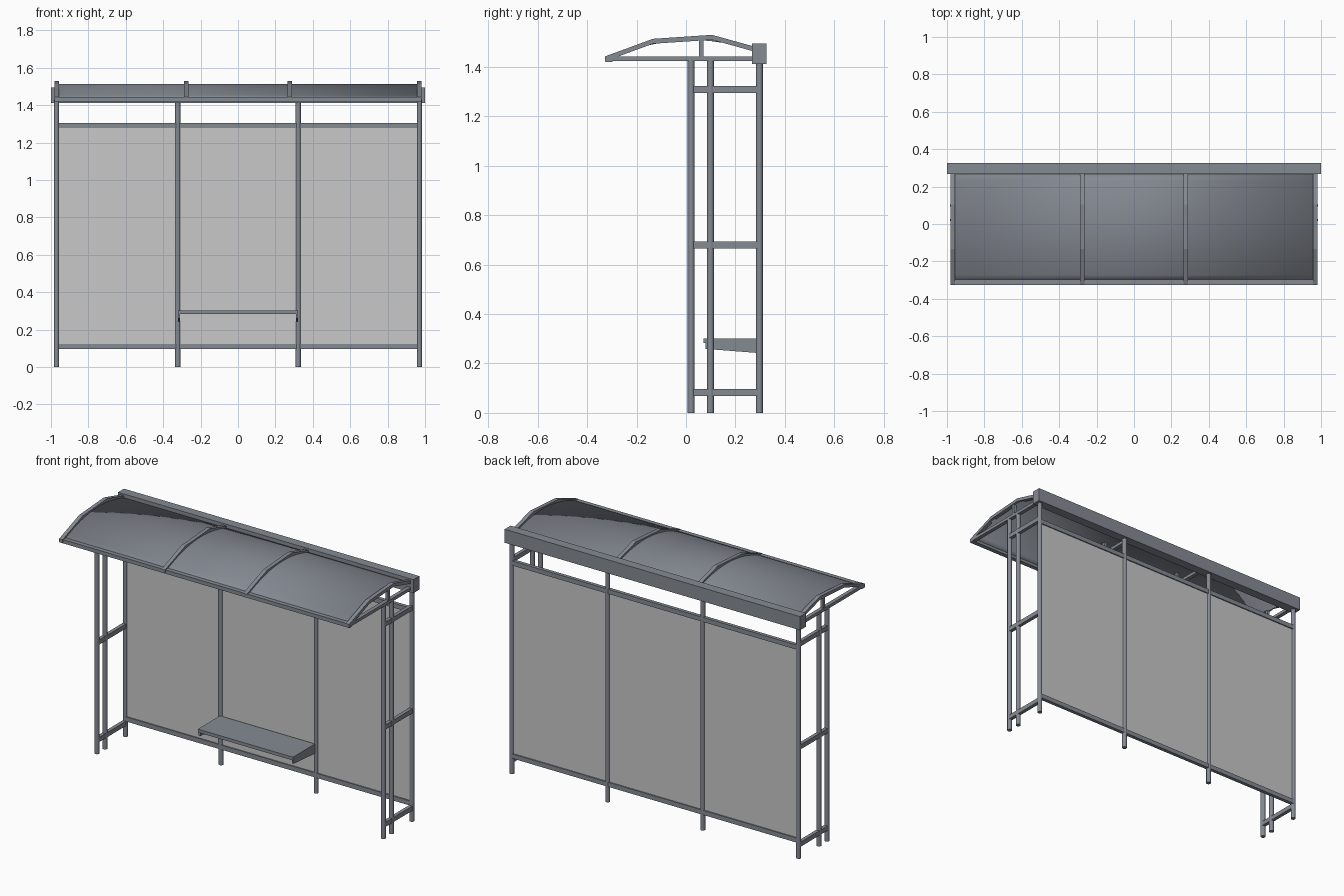
import bpy, bmesh
from mathutils import Vector

cube = bpy.data.objects.get("Cube")
if cube:
    bpy.data.objects.remove(cube, do_unlink=True)


def material(name, rgb):
    m = bpy.data.materials.new(name)
    m.use_nodes = True
    col = (*rgb, 1)
    m.diffuse_color = col
    m.node_tree.nodes["Principled BSDF"].inputs["Base Color"].default_value = col
    return m


METAL = material("blue grey metal", (0.235, 0.255, 0.29))
PANEL = material("light grey panel", (0.58, 0.58, 0.58))


def finish(name, bm, mat, smooth=False):
    bmesh.ops.recalc_face_normals(bm, faces=bm.faces)
    me = bpy.data.meshes.new(name)
    bm.to_mesh(me)
    bm.free()
    me.materials.append(mat)
    ob = bpy.data.objects.new(name, me)
    bpy.context.scene.collection.objects.link(ob)
    if smooth:
        bpy.ops.object.select_all(action='DESELECT')
        ob.select_set(True)
        bpy.context.view_layer.objects.active = ob
        bpy.ops.object.shade_smooth_by_angle()
    return ob


def box(name, x, y, z, mat=METAL):
    """Box from (min, max) ranges."""
    bm = bmesh.new()
    bmesh.ops.create_cube(bm, size=1)
    for v in bm.verts:
        v.co = Vector([(r[0] + r[1]) / 2 + c * (r[1] - r[0])
                       for r, c in zip((x, y, z), v.co)])
    return finish(name, bm, mat)


def post(name, x, y, z0, z1, r=0.014):
    bm = bmesh.new()
    bmesh.ops.create_cone(bm, cap_ends=True, segments=16, radius1=r, radius2=r, depth=z1 - z0)
    bmesh.ops.translate(bm, verts=bm.verts, vec=(x, y, (z0 + z1) / 2))
    return finish(name, bm, METAL, True)


def extrude_x(name, profile, x0, x1, mat=METAL):
    """Closed (y, z) profile swept from x0 to x1."""
    bm = bmesh.new()
    face = bm.faces.new([bm.verts.new((x0, y, z)) for y, z in profile])
    ext = bmesh.ops.extrude_face_region(bm, geom=[face])
    moved = [g for g in ext["geom"] if isinstance(g, bmesh.types.BMVert)]
    bmesh.ops.translate(bm, verts=moved, vec=(x1 - x0, 0, 0))
    return finish(name, bm, mat)


END, MID, BACK = 0.97, 0.322, 0.297

# Back wall: posts, panels and rails
wall_x = (-END, -MID, MID, END)
for i, x in enumerate(wall_x):
    post(f"back_post_{i + 1}", x, BACK, 0, 1.42)
for i, (a, b) in enumerate(zip(wall_x, wall_x[1:])):
    box(f"wall_panel_{i + 1}", (a, b), (BACK - 0.004, BACK + 0.004), (0.11, 1.29), PANEL)
    for label, z in (("lower", 0.096), ("upper", 1.277)):
        box(f"{label}_back_rail_{i + 1}", (a, b), (BACK - 0.011, BACK + 0.011), (z, z + 0.028))

# Open side frames
for side, x in (("right", -END), ("left", END)):
    for label, y in (("front", 0.021), ("middle", 0.099)):
        post(f"{side}_{label}_post", x, y, 0, 1.43)
    for label, z in (("lower", 0.069), ("middle", 0.665), ("upper", 1.295)):
        box(f"{side}_{label}_rail", (x - 0.011, x + 0.011), (0.03, BACK), (z, z + 0.028))

# Bench with end brackets
box("bench_seat", (-MID, MID), (0.071, 0.285), (0.282, 0.302))
bracket = [(0.078, 0.284), (0.078, 0.259), (0.285, 0.243), (0.285, 0.284)]
for side, x in (("right", -MID), ("left", MID - 0.012)):
    extrude_x(f"{side}_bench_bracket", bracket, x, x + 0.012)

# Roof: ribs, ties and struts
top = [(-0.327, 1.443), (-0.134, 1.514), (0.105, 1.530), (0.275, 1.483)]
rib = top + [(y, z - 0.02) for y, z in reversed(top)]
for i, x in enumerate((-END, -0.277, 0.277, END)):
    w = 0.012
    extrude_x(f"roof_rib_{i + 1}", rib, x - w, x + w)
    box(f"roof_tie_{i + 1}", (x - w, x + w), (-0.322, 0.275), (1.424, 1.443))
    box(f"roof_strut_{i + 1}", (x - 0.009, x + 0.009), (0.053, 0.071), (1.44, 1.515))

# Roof edge beams
box("roof_front_beam", (-0.982, 0.982), (-0.325, -0.298), (1.42, 1.443))
box("roof_back_beam", (-1, 1), (0.268, 0.325), (1.412, 1.495))

# Curved roof sheet
bm = bmesh.new()
rows = []
steps = 14
for i in range(steps + 1):
    u = 0.59 * i / steps
    z = 1.435 + 0.467 * u - 0.691 * u * u
    rows.append([bm.verts.new((x, u - 0.315, z)) for x in (-END, END)])
for a, b in zip(rows, rows[1:]):
    bm.faces.new((a[0], a[1], b[1], b[0]))
sheet = finish("roof_sheet", bm, METAL, True)
thick = sheet.modifiers.new("thickness", 'SOLIDIFY')
thick.thickness = 0.005
